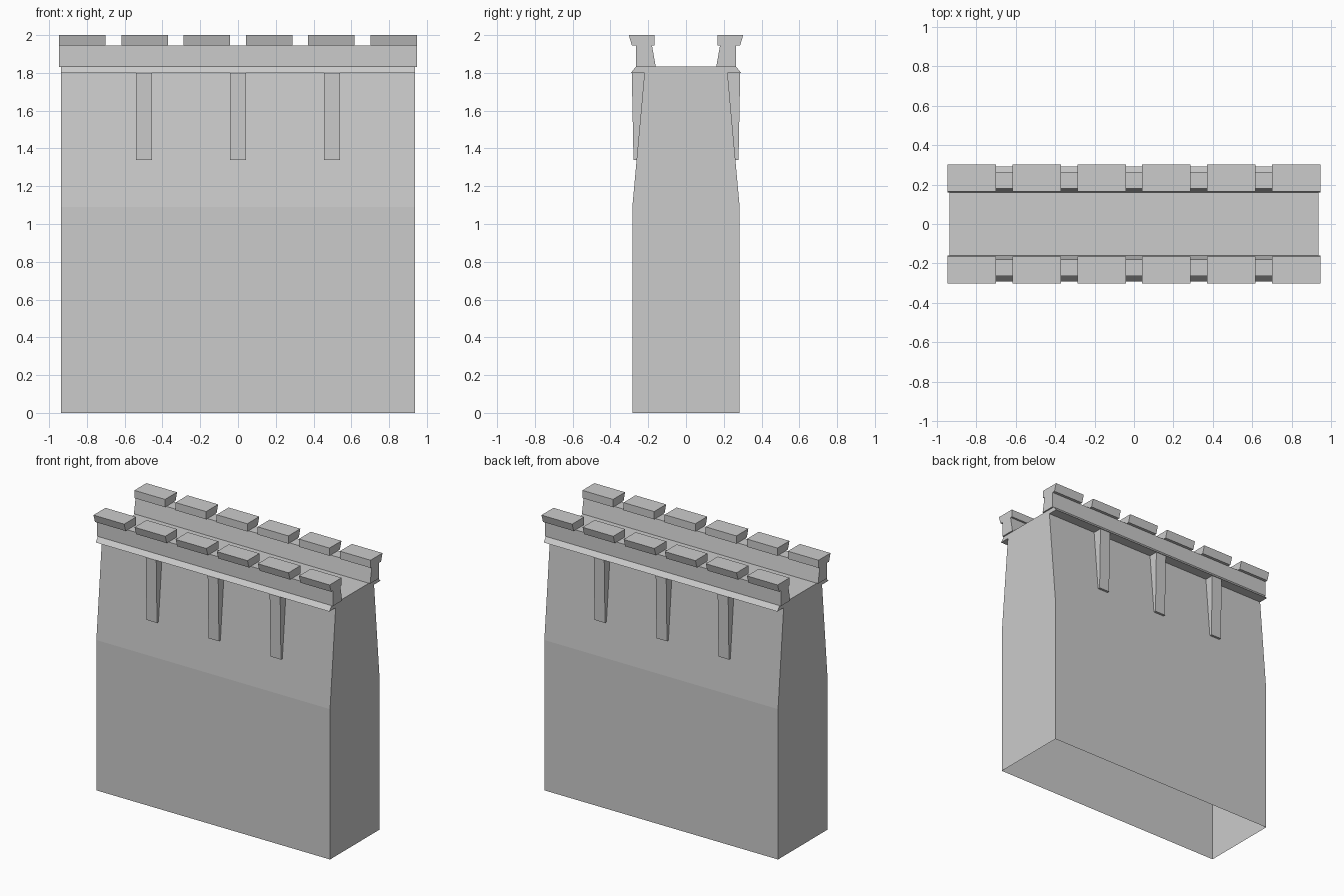
import bpy, bmesh

if "Cube" in bpy.data.objects:
    bpy.data.objects.remove(bpy.data.objects["Cube"])


def extrude(name, profile, x0, x1, skip=()):
    """Extrude a (y, z) profile along x; skip = profile edges left open."""
    bm = bmesh.new()
    a = [bm.verts.new((x0, y, z)) for y, z in profile]
    b = [bm.verts.new((x1, y, z)) for y, z in profile]
    n = len(profile)
    bm.faces.new(a)
    bm.faces.new(b[::-1])
    for i in range(n):
        if i not in skip:
            j = (i + 1) % n
            bm.faces.new((a[j], a[i], b[i], b[j]))
    # wind consistently so normals point outwards
    area = sum(p[0] * q[1] - q[0] * p[1]
               for p, q in zip(profile, profile[1:] + profile[:1]))
    if area > 0:
        bmesh.ops.reverse_faces(bm, faces=bm.faces[:])
    me = bpy.data.meshes.new(name)
    bm.to_mesh(me)
    bm.free()
    ob = bpy.data.objects.new(name, me)
    bpy.context.collection.objects.link(ob)
    return ob


def both_sides(name, profile, x0, x1):
    """Front part plus its mirror image at the back."""
    extrude("front_" + name, profile, x0, x1)
    extrude("back_" + name, [(-y, z) for y, z in profile], x0, x1)


WALL, TOP = 0.937, 0.947

# Tapering wall body, hollow and open underneath
extrude("wall_body", [(-0.284, 0), (0.284, 0), (0.284, 1.09), (0.22, 1.80),
                      (-0.22, 1.80), (-0.284, 1.09)], -WALL, WALL, skip=(0,))

# Walkway slab with sloped cornice edges
extrude("walkway", [(-0.292, 1.80), (0.292, 1.80), (0.265, 1.833),
                    (-0.265, 1.833)], -WALL, WALL)

# Parapets
both_sides("parapet", [(-0.265, 1.832), (-0.16, 1.832), (-0.18, 1.944),
                       (-0.265, 1.944)], -TOP, TOP)

# Merlons
for i in range(6):
    x = (i - 2.5) * 0.3296
    both_sides(f"merlon_{i}", [(-0.286, 1.944), (-0.166, 1.944),
                               (-0.166, 2.0), (-0.303, 2.0)],
               x - 0.123, x + 0.123)

# Tapered brackets under the cornice
for i in range(3):
    x = (i - 1) * 0.497
    both_sides(f"bracket_{i}", [(-0.278, 1.34), (-0.26, 1.34),
                                (-0.218, 1.80), (-0.287, 1.80)],
               x - 0.042, x + 0.042)
